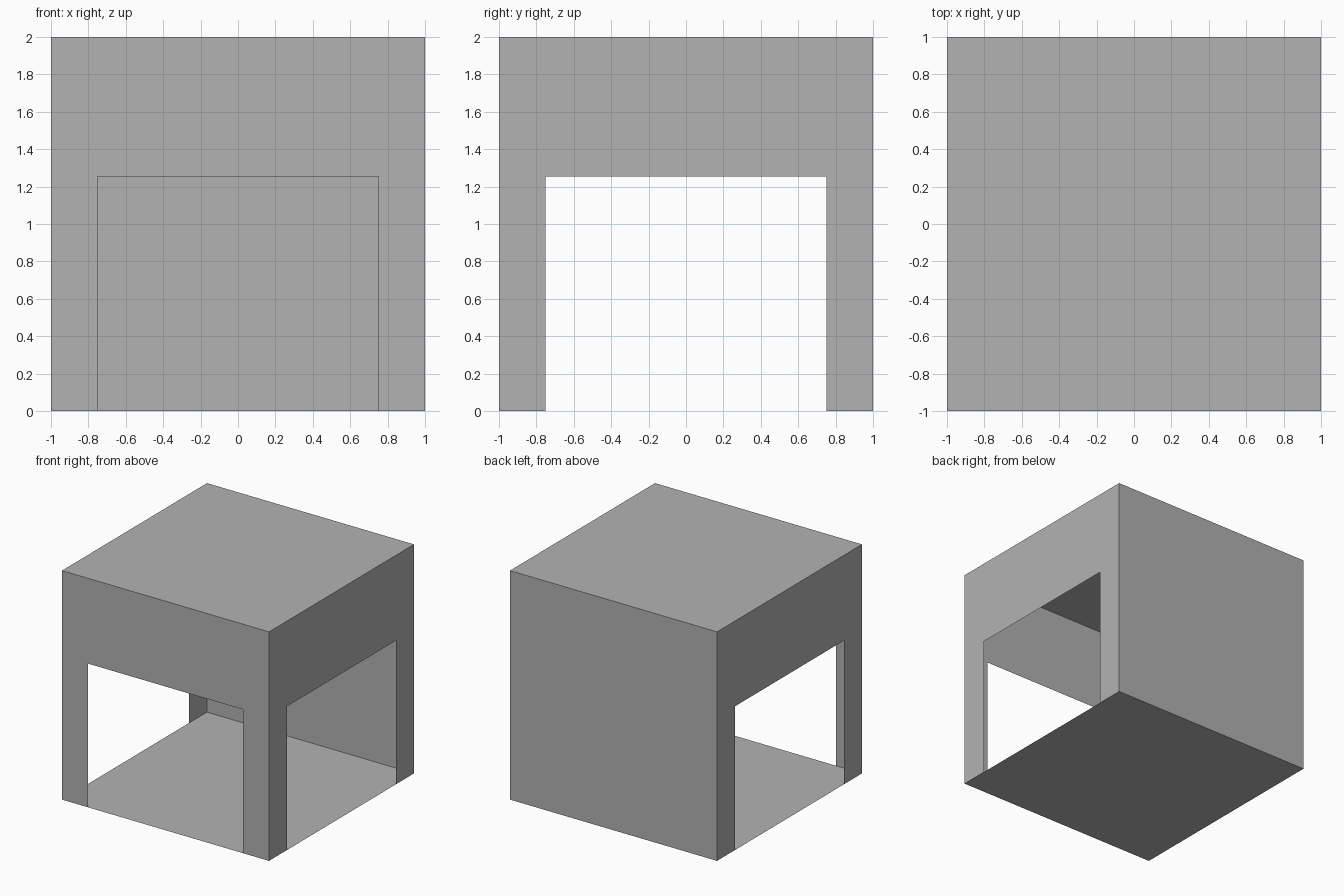
import bpy
import math
from mathutils import Matrix, Vector

if "Cube" in bpy.data.objects:
    bpy.data.objects.remove(bpy.data.objects["Cube"])

DOOR_HALF = 0.75
DOOR_TOP = 1.255

grey = bpy.data.materials.new("plain_grey")
grey.diffuse_color = (0.448, 0.448, 0.448, 1)
grey.use_nodes = True
grey.node_tree.nodes["Principled BSDF"].inputs["Base Color"].default_value = grey.diffuse_color

# Wall outlines in x and z, drawn on the front plane y = -1
SOLID = [(-1, 0), (1, 0), (1, 2), (-1, 2)]
DOORWAY = [(-1, 0), (-DOOR_HALF, 0), (-DOOR_HALF, DOOR_TOP), (DOOR_HALF, DOOR_TOP),
           (DOOR_HALF, 0), (1, 0), (1, 2), (-1, 2)]


def sheet(name, points):
    """Single flat panel from one outline."""
    mesh = bpy.data.meshes.new(name)
    mesh.from_pydata(points, [], [list(range(len(points)))])
    mesh.materials.append(grey)
    obj = bpy.data.objects.new(name, mesh)
    bpy.context.collection.objects.link(obj)


def wall(name, outline, degrees):
    """Panel turned about z to face outwards."""
    turn = Matrix.Rotation(math.radians(degrees), 3, 'Z')
    sheet(name, [turn @ Vector((x, -1, z)) for x, z in outline])


# Three walls with doorways and a closed back
wall("front_wall", DOORWAY, 0)
wall("right_wall", DOORWAY, 90)
wall("back_wall", SOLID, 180)
wall("left_wall", DOORWAY, 270)

# Flat roof and floor
sheet("roof", [(-1, -1, 2), (1, -1, 2), (1, 1, 2), (-1, 1, 2)])
sheet("floor", [(-1, 1, 0), (1, 1, 0), (1, -1, 0), (-1, -1, 0)])
